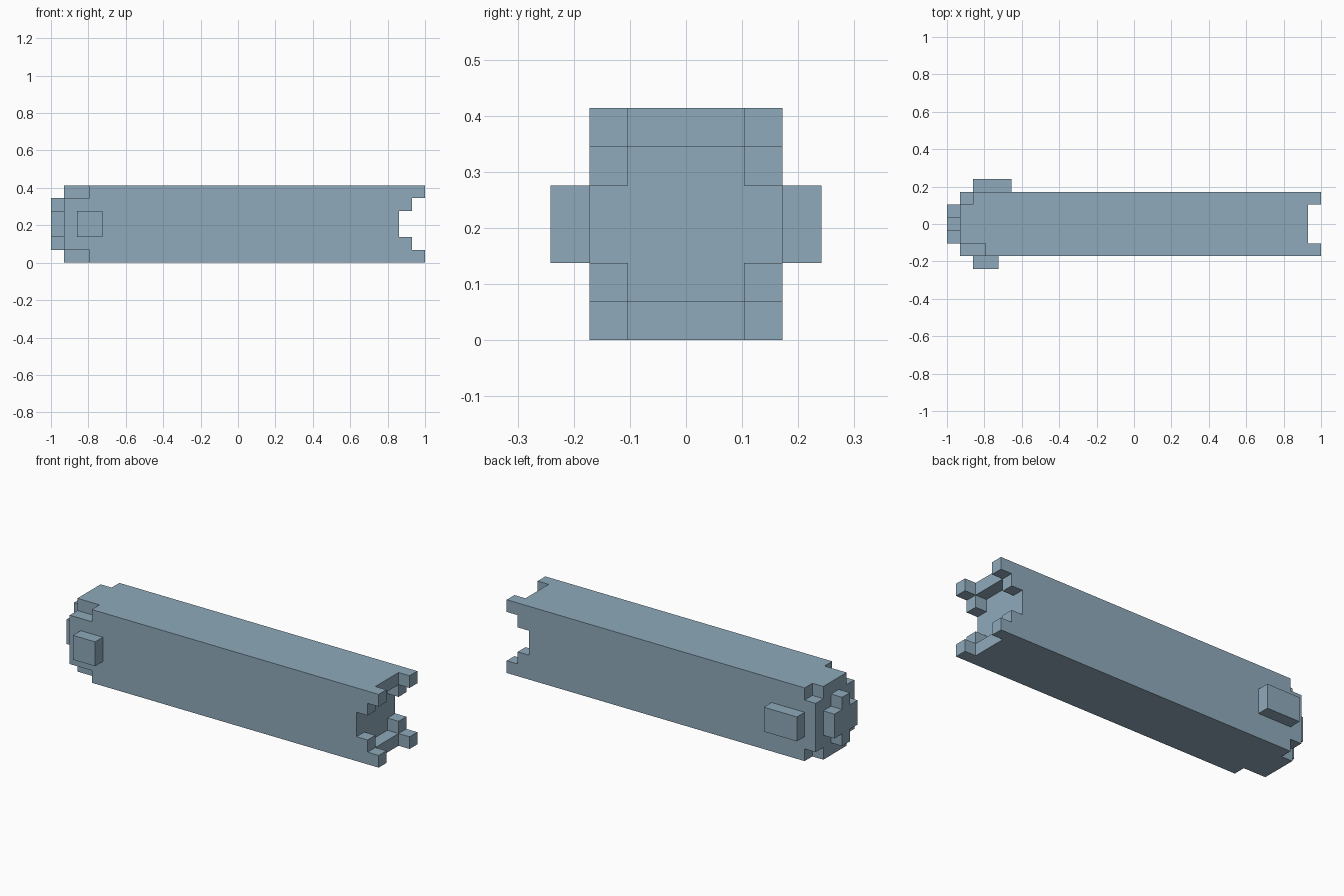
import bpy

if "Cube" in bpy.data.objects:
    bpy.data.objects.remove(bpy.data.objects["Cube"], do_unlink=True)

U = 2 / 29  # one block unit; the beam is 29 units long

paint = bpy.data.materials.new("blue_grey")
paint.use_nodes = True
COLOUR = (0.275, 0.402, 0.497, 1)
paint.diffuse_color = COLOUR
paint.node_tree.nodes["Principled BSDF"].inputs["Base Color"].default_value = COLOUR


def box(name, x, y, z):
    """Box from (low, high) ranges in units; x counts from the plug end."""
    centre = [(x[0] + x[1]) / 2 - 14.5, (y[0] + y[1]) / 2, (z[0] + z[1]) / 2]
    bpy.ops.mesh.primitive_cube_add(size=1, location=[c * U for c in centre])
    ob = bpy.context.object
    ob.name = name
    ob.scale = [(r[1] - r[0]) * U for r in (x, y, z)]
    bpy.ops.object.transform_apply(location=True, rotation=False, scale=True)
    ob.data.materials.append(paint)
    return ob


def combine(target, tool, operation):
    """Apply a boolean and remove the helper."""
    tool.hide_render = True
    mod = target.modifiers.new(operation.lower(), "BOOLEAN")
    mod.operation = operation
    mod.solver = "EXACT"
    mod.object = tool
    bpy.ops.object.select_all(action="DESELECT")
    bpy.context.view_layer.objects.active = target
    target.select_set(True)
    bpy.ops.object.modifier_apply(modifier=mod.name)
    bpy.data.objects.remove(tool, do_unlink=True)


# Long beam
beam = box("beam", (1, 29), (-2.5, 2.5), (0, 6))

# Stepped socket in the +x end
MIDDLE, ACROSS = (-1.5, 1.5), (-4, 4)
for depth, y, z in [(1, MIDDLE, (-1, 7)), (2, MIDDLE, (1, 5)),
                    (1, ACROSS, (1, 5)), (2, ACROSS, (2, 4))]:
    combine(beam, box("socket_cutter", (29 - depth, 31), y, z), "DIFFERENCE")

# Corner notches at the plug end, longer along the front
for end, y in [(3, (-4, -1.5)), (2, (1.5, 4))]:
    for z in [(-1, 1), (5, 7)]:
        combine(beam, box("notch_cutter", (-1, end), y, z), "DIFFERENCE")

# Cross-shaped plug on the -x end
plug = box("end_plug", (0, 1), (-0.5, 0.5), (1, 5))
combine(plug, box("plug_arm", (0, 1), (-1.5, 1.5), (2, 4)), "UNION")

# Side tabs
box("front_tab", (2, 4), (-3.5, -2.5), (2, 4))
box("back_tab", (2, 5), (2.5, 3.5), (2, 4))
